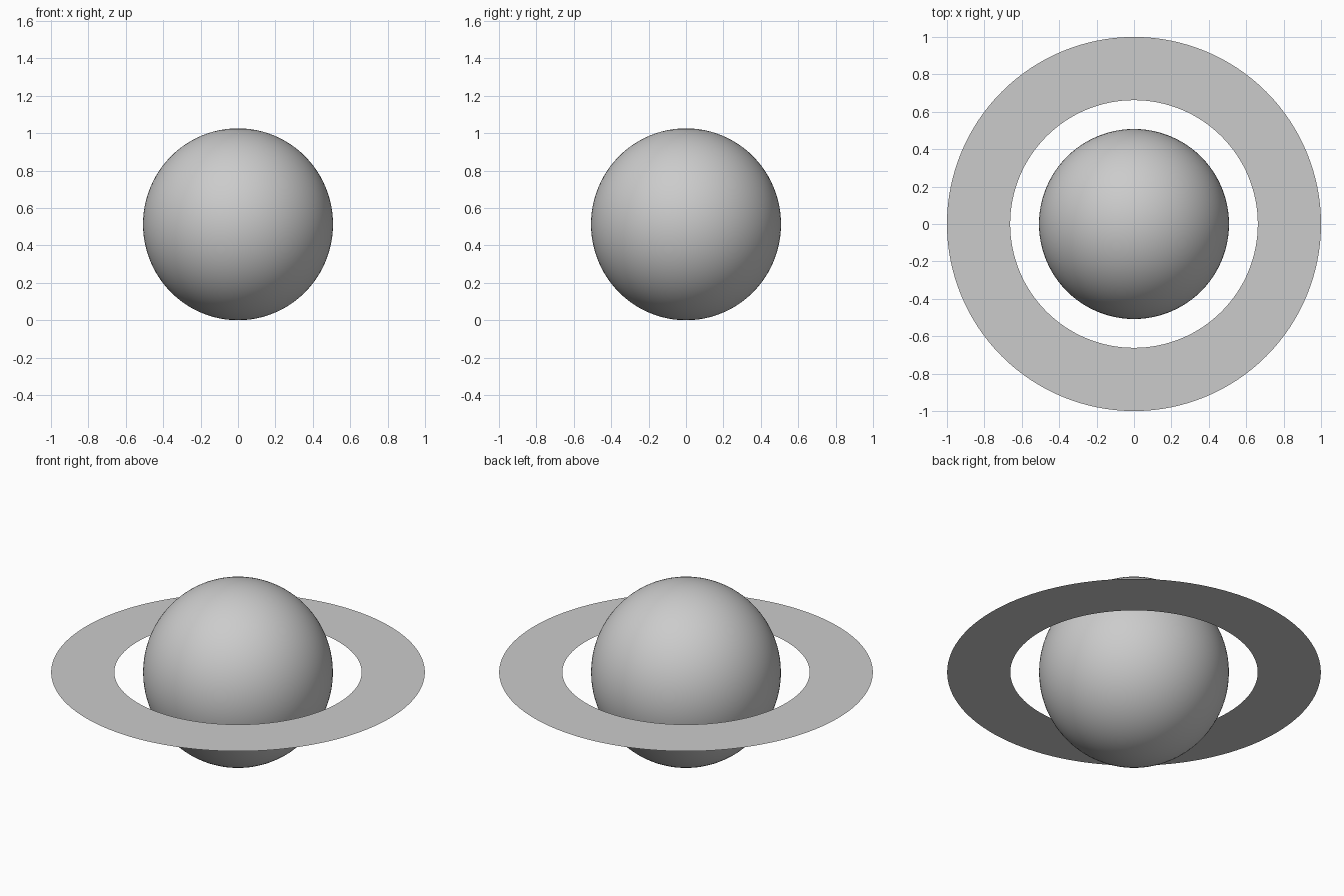
import bpy, bmesh, math

if "Cube" in bpy.data.objects:
    bpy.data.objects.remove(bpy.data.objects["Cube"])

CENTRE_Z = 0.513

# Planet: smooth ball, very slightly taller than wide
bpy.ops.mesh.primitive_uv_sphere_add(segments=96, ring_count=48, radius=1,
                                     location=(0, 0, CENTRE_Z))
planet = bpy.context.object
planet.name = "planet"
planet.scale = (0.508, 0.508, CENTRE_Z)
bpy.ops.object.transform_apply(location=False, rotation=False, scale=True)
bpy.ops.object.shade_smooth()

# Ring: paper-thin flat annulus around the equator, facing up
SEGMENTS, INNER, OUTER = 128, 0.662, 1.0
bm = bmesh.new()
loops = []
for radius in (INNER, OUTER):
    loops.append([bm.verts.new((radius * math.cos(a), radius * math.sin(a), 0))
                  for a in (2 * math.pi * i / SEGMENTS for i in range(SEGMENTS))])
inner, outer = loops
for i in range(SEGMENTS):
    j = (i + 1) % SEGMENTS
    bm.faces.new((inner[i], outer[i], outer[j], inner[j]))
mesh = bpy.data.meshes.new("ring")
bm.to_mesh(mesh)
bm.free()
ring = bpy.data.objects.new("ring", mesh)
ring.location.z = CENTRE_Z
bpy.context.collection.objects.link(ring)
